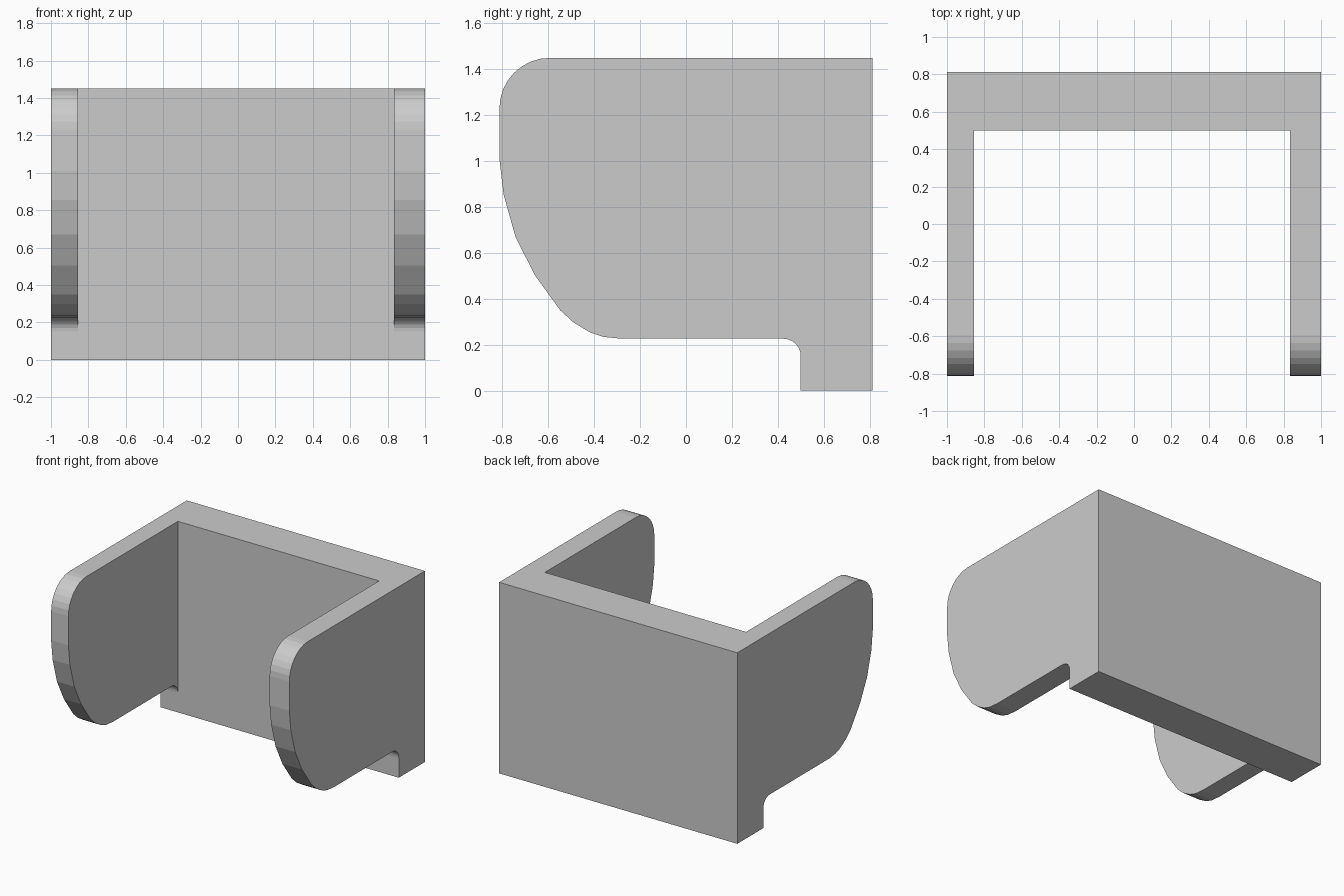
import bpy, bmesh
from math import sin, cos, pi

if "Cube" in bpy.data.objects:
    bpy.data.objects.remove(bpy.data.objects["Cube"])


def arc(cy, cz, r, start, end, n):
    """Points of an arc in the y-z plane."""
    return [(cy + r * cos(start + (end - start) * i / n),
             cz + r * sin(start + (end - start) * i / n)) for i in range(n + 1)]


def extrude_profile(name, profile, x0, x1):
    """Solid made by sweeping a y-z outline along x."""
    bm = bmesh.new()
    face = bm.faces.new([bm.verts.new((x0, y, z)) for y, z in profile])
    out = bmesh.ops.extrude_face_region(bm, geom=[face])
    verts = [v for v in out["geom"] if isinstance(v, bmesh.types.BMVert)]
    bmesh.ops.translate(bm, verts=verts, vec=(x1 - x0, 0, 0))
    bmesh.ops.recalc_face_normals(bm, faces=bm.faces[:])
    mesh = bpy.data.meshes.new(name)
    bm.to_mesh(mesh)
    bm.free()
    obj = bpy.data.objects.new(name, mesh)
    bpy.context.collection.objects.link(obj)
    return obj


BACK, INNER, TOP, UNDER = 0.813, 0.50, 1.45, 0.226

# Side outline: back plate, rounded top nose, swept lower edge, small fillet
outline = [(BACK, 0), (BACK, TOP)]
outline += arc(-0.593, TOP - 0.22, 0.22, pi / 2, pi, 8)
outline += [(-0.813, 1.01), (-0.795, 0.855), (-0.743, 0.67), (-0.66, 0.505),
            (-0.548, 0.35), (-0.49, 0.297), (-0.417, 0.253), (-0.36, 0.234),
            (-0.28, UNDER)]
outline += arc(INNER - 0.075, UNDER - 0.075, 0.075, pi / 2, 0, 6)
outline += [(INNER, 0)]
bracket = extrude_profile("bracket", outline, -1, 1)

# Hollow out the space between the two arms
cutter = extrude_profile("opening_cutter",
                         [(-2, -1), (INNER, -1), (INNER, 3), (-2, 3)], -0.855, 0.835)
cutter.hide_render = True
mod = bracket.modifiers.new("opening", 'BOOLEAN')
mod.operation = 'DIFFERENCE'
mod.solver = 'EXACT'
mod.object = cutter
bpy.context.view_layer.objects.active = bracket
bpy.ops.object.modifier_apply(modifier=mod.name)
bpy.data.objects.remove(cutter)
